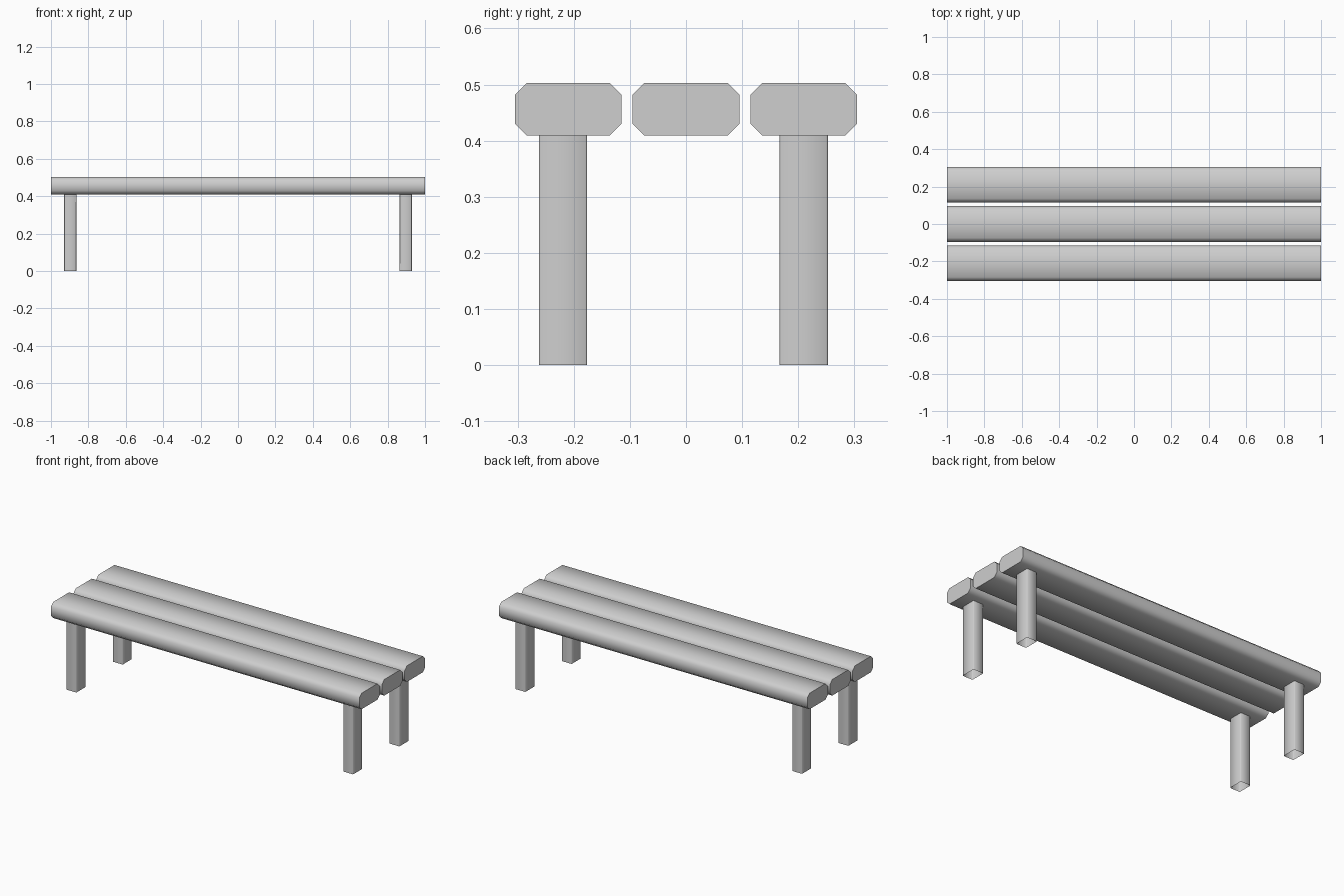
import bpy
import math

cube = bpy.data.objects.get("Cube")
if cube:
    bpy.data.objects.remove(cube, do_unlink=True)

grey = bpy.data.materials.new("light_grey")
grey.use_nodes = True
COLOR = (0.62, 0.62, 0.62, 1)
grey.diffuse_color = COLOR
grey.node_tree.nodes["Principled BSDF"].inputs["Base Color"].default_value = COLOR


def chamfered_rect(width, height, cut):
    """Eight-sided outline, counter-clockwise, centred on the origin."""
    w, h = width / 2, height / 2
    return [(w, cut - h), (w, h - cut), (w - cut, h), (cut - w, h),
            (-w, h - cut), (-w, cut - h), (cut - w, -h), (w - cut, -h)]


def extrude(name, outline, place, start, end, capped):
    """Sweep an outline from start to end; place(a, b, t) gives each point."""
    n = len(outline)
    verts = [place(a, b, t) for t in (start, end) for a, b in outline]
    faces = [(i, (i + 1) % n, n + (i + 1) % n, n + i) for i in range(n)]
    if capped:
        faces += [tuple(reversed(range(n))), tuple(range(n, 2 * n))]
    mesh = bpy.data.meshes.new(name)
    mesh.from_pydata(verts, [], faces)
    mesh.materials.append(grey)
    obj = bpy.data.objects.new(name, mesh)
    bpy.context.collection.objects.link(obj)
    bpy.ops.object.select_all(action="DESELECT")
    obj.select_set(True)
    bpy.context.view_layer.objects.active = obj
    bpy.ops.object.shade_smooth_by_angle(angle=math.radians(60))


# Seat planks: long beams with chamfered edges and flat ends
SEAT_BOTTOM, SEAT_TOP = 0.409, 0.503
plank = chamfered_rect(0.19, SEAT_TOP - SEAT_BOTTOM, 0.021)
mid = (SEAT_BOTTOM + SEAT_TOP) / 2
for name, y in (("front", -0.21), ("middle", 0), ("back", 0.21)):
    extrude(name + "_plank", plank,
            lambda a, b, t: (t, y + a, mid + b), -1, 1, True)

# Legs: hollow open-ended posts with slightly eased corners
leg = chamfered_rect(0.065, 0.086, 0.003)
for side, x in (("right", -0.897), ("left", 0.897)):
    for end, y in (("front", -0.219), ("back", 0.21)):
        extrude(f"{end}_{side}_leg", leg,
                lambda a, b, t: (x + a, y + b, t), 0, SEAT_BOTTOM, False)
